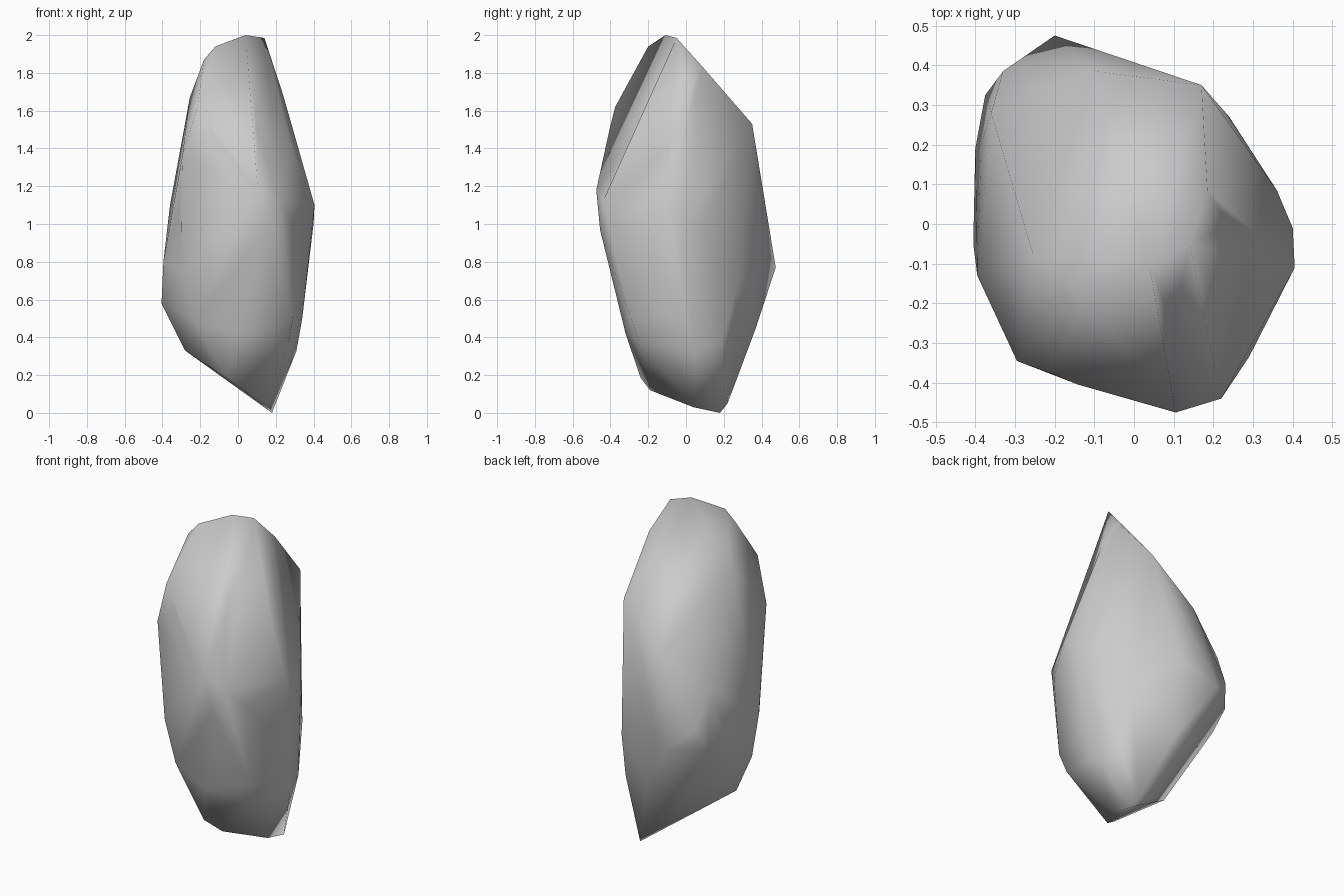
import bpy, bmesh
from mathutils import Vector
from mathutils.bvhtree import BVHTree

# Corner points of the boulder, grouped from crown to foot
crown = [(0.04, -0.11, 2.0), (0.14, -0.05, 1.985), (-0.12, -0.20, 1.94),
         (-0.18, -0.215, 1.87), (0.185, 0.085, 1.835)]
shoulder = [(0.24, 0.0, 1.68), (-0.255, -0.075, 1.67), (-0.215, -0.375, 1.62),
            (0.17, 0.35, 1.53), (-0.14, -0.405, 1.50),
            (-0.295, -0.345, 1.36), (-0.10, 0.385, 1.27), (-0.36, 0.28, 1.10)]
waist = [(0.105, -0.475, 1.18), (0.405, -0.11, 1.10), (0.40, -0.01, 1.0),
         (0.36, 0.085, 1.0), (0.22, -0.44, 1.12), (0.15, -0.455, 0.97),
         (-0.33, 0.385, 0.88), (-0.385, 0.20, 0.87), (0.29, -0.335, 1.0),
         (-0.395, -0.13, 0.80), (-0.20, 0.475, 0.77), (0.0, 0.405, 0.90),
         (-0.375, 0.325, 0.76)]
foot = [(0.24, 0.27, 0.66), (-0.40, 0.19, 0.68), (-0.405, -0.05, 0.58),
        (-0.30, -0.27, 0.74), (0.34, 0.0, 0.50), (0.0, 0.37, 0.45),
        (0.0, -0.32, 0.42), (-0.235, -0.26, 0.49), (0.31, 0.05, 0.33),
        (0.29, -0.29, 0.50), (0.27, -0.25, 0.38), (0.27, 0.19, 0.38),
        (-0.28, -0.08, 0.33), (-0.06, -0.24, 0.185), (0.03, -0.19, 0.12),
        (0.15, 0.22, 0.05), (0.17, 0.04, 0.03), (0.18, 0.18, 0.0)]

# Hollows pressed into the faces
dents = [(0.10, -0.25, 1.50), (0.285, -0.09, 1.40),
         (0.33, -0.19, 0.82), (-0.31, -0.26, 1.08)]


def skin(points):
    """Convex faceted skin; returns the bmesh and its verts in input order."""
    bm = bmesh.new()
    verts = [bm.verts.new(p) for p in points]
    bmesh.ops.convex_hull(bm, input=verts)
    return bm, verts


corners = crown + shoulder + waist + foot
base, _ = skin(corners)
tree = BVHTree.FromBMesh(base)
base.free()

# Start each hollow just outside the skin so it joins the faces, then press it in
lifted = []
for d in dents:
    axis = Vector((0, 0, d[2]))
    hit = tree.ray_cast(axis, (Vector(d) - axis).normalized())[0]
    lifted.append(axis + (hit - axis) * 1.02)
bm, verts = skin(corners + lifted)
for v, d in zip(verts[-len(dents):], dents):
    v.co = d
bmesh.ops.delete(bm, geom=[v for v in bm.verts if not v.link_faces], context='VERTS')
bmesh.ops.recalc_face_normals(bm, faces=bm.faces[:])

mesh = bpy.data.meshes.new("boulder")
bm.to_mesh(mesh)
bm.free()
for f in mesh.polygons:
    f.use_smooth = True
boulder = bpy.data.objects.new("boulder", mesh)
bpy.context.collection.objects.link(boulder)
